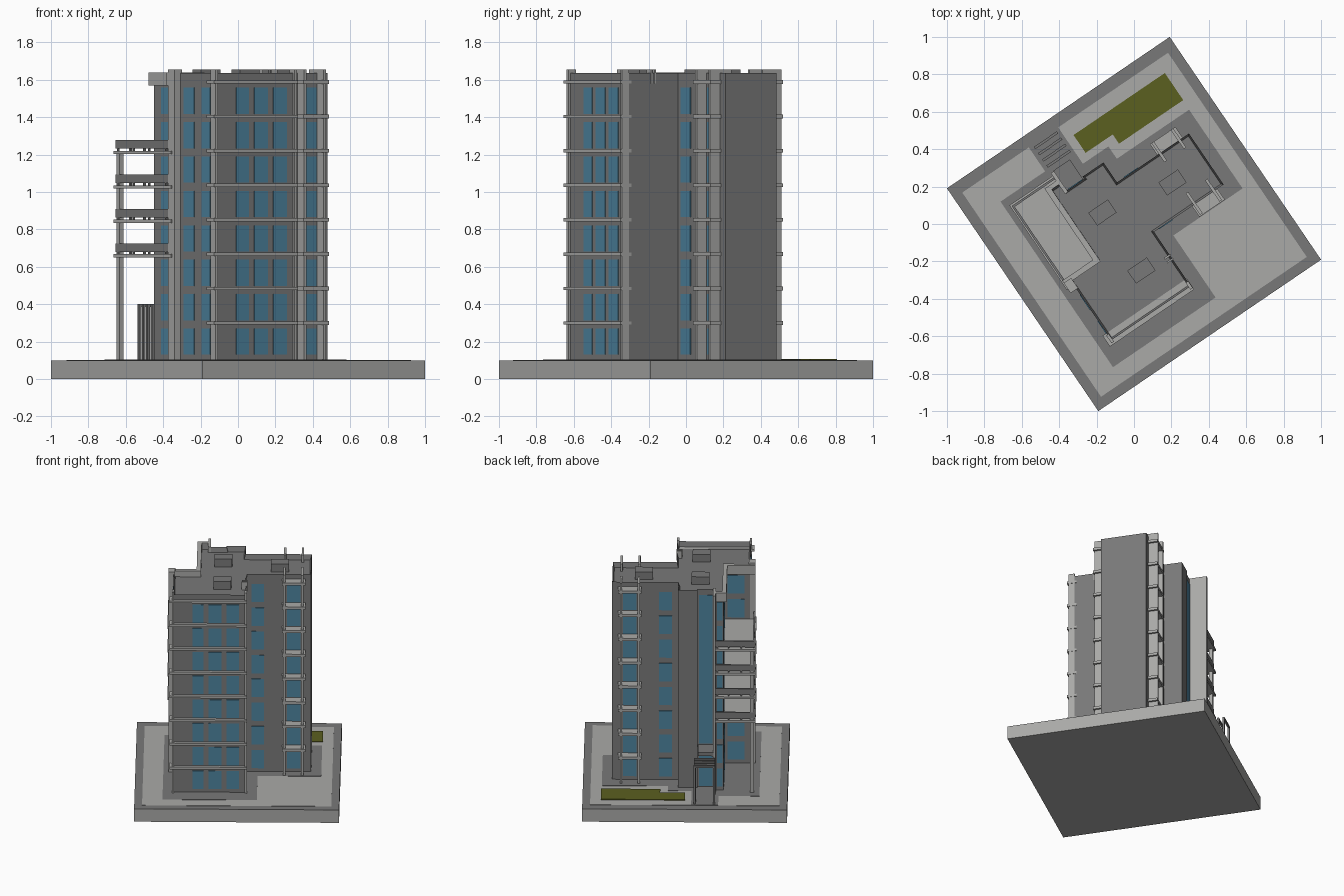
import bpy, bmesh, math
from mathutils import Matrix

# the whole site is turned on the grid
TURN = math.radians(34.2)


def material(name, r, g, b):
    m = bpy.data.materials.new(name)
    m.diffuse_color = (r, g, b, 1)
    return m


WALL = material("wall_grey", 0.19, 0.19, 0.19)
LIGHT = material("light_concrete", 0.40, 0.40, 0.39)
GLASS = material("window_blue", 0.075, 0.23, 0.35)
GRASS = material("lawn_green", 0.105, 0.115, 0.014)


def finish(name, bm, mat):
    bmesh.ops.recalc_face_normals(bm, faces=bm.faces)
    me = bpy.data.meshes.new(name)
    bm.to_mesh(me)
    bm.free()
    me.materials.append(mat)
    ob = bpy.data.objects.new(name, me)
    ob.rotation_euler = (0, 0, TURN)
    bpy.context.collection.objects.link(ob)
    return ob


def boxes(name, items, mat):
    """Each item is (u0, u1, v0, v1, z0, z1); all join into one object."""
    bm = bmesh.new()
    for a, b, c, d, e, f in items:
        mtx = Matrix.Translation(((a + b) / 2, (c + d) / 2, (e + f) / 2)) @ \
            Matrix.Diagonal((b - a, d - c, f - e, 1))
        bmesh.ops.create_cube(bm, size=1, matrix=mtx)
    return finish(name, bm, mat)


def prism(name, pts, z0, z1, mat, rim=0, sink=0):
    """Extruded outline, optionally with a sunken top behind a parapet."""
    bm = bmesh.new()
    face = bm.faces.new([bm.verts.new((u, v, z0)) for u, v in pts])
    res = bmesh.ops.extrude_face_region(bm, geom=[face])
    up = [g for g in res["geom"] if isinstance(g, bmesh.types.BMVert)]
    bmesh.ops.translate(bm, verts=up, vec=(0, 0, z1 - z0))
    bmesh.ops.recalc_face_normals(bm, faces=bm.faces)
    if rim:
        top = max(bm.faces, key=lambda f: f.calc_center_median().z)
        bmesh.ops.inset_region(bm, faces=[top], thickness=rim)
        bmesh.ops.translate(bm, verts=top.verts[:], vec=(0, 0, -sink))
    return finish(name, bm, mat)


G = 0.10                                        # ground level
FLOORS = [0.30 + 0.184 * k for k in range(8)]   # ceiling slab heights
TOP = 1.635

# ground: plinth, dark border, light pavement, dark apron, lawn
boxes("plinth", [(-0.72, 0.72, -0.72, 0.72, 0, 0.097)], LIGHT)
boxes("site_border", [(-0.72, 0.72, -0.72, 0.72, 0.097, G)], WALL)
boxes("pavement", [(-0.665, 0.665, -0.665, 0.655, G, 0.102)], LIGHT)
prism("apron", [(-0.523, -0.57), (0.14, -0.57), (0.14, -0.169), (0.587, -0.169),
                (0.587, 0.34), (0.12, 0.34), (0.12, 0.42), (-0.045, 0.42),
                (-0.045, 0.655), (-0.235, 0.655), (-0.235, 0.5), (-0.523, 0.5)],
      G, 0.104, WALL)
prism("lawn", [(0.175, 0.40), (0.59, 0.40), (0.59, 0.575), (0, 0.575),
               (0, 0.46), (0.175, 0.46)], G, 0.108, GRASS)

# tower body with parapet
prism("tower", [(-0.45, -0.445), (0.065, -0.445), (0.065, -0.095), (0.515, -0.095),
                (0.515, 0.235), (0.05, 0.235), (0.05, 0.364), (-0.085, 0.364),
                (-0.085, 0.35), (-0.2, 0.35), (-0.2, 0.40), (-0.27, 0.40),
                (-0.27, -0.05), (-0.45, -0.05)], G, TOP, WALL, 0.015, 0.04)
boxes("roof_hatches", [(u - 0.063, u + 0.063, v - 0.042, v + 0.042, 1.59, 1.655)
                       for u, v in ((-0.105, 0.145), (-0.107, -0.228), (0.295, 0.068))],
      WALL)

# windows: (u0, u1, v0, v1) plates on every floor
P = 0.004
plates = [(a, b, -0.445 - P, -0.445 + P)                      # front face
          for a, b in ((-0.315, -0.235), (-0.20, -0.11), (-0.075, 0.012))]
plates += [(a, b, v - P, v + P)                               # wing, both faces
           for v in (-0.095, 0.235) for a, b in ((0.095, 0.185), (0.345, 0.44))]
plates += [(-0.45 - P, -0.45 + P, a, b)                       # left face
           for a, b in ((-0.40, -0.32), (-0.25, -0.15))]
plates += [(-0.27 - P, -0.27 + P, 0.22, 0.33),                # behind balconies
           (-0.27 - P, -0.27 + P, 0.02, 0.13),
           (-0.41, -0.29, -0.05 - P, -0.05 + P),
           (-0.262, -0.222, 0.40 - P, 0.40 + P)]
boxes("windows", [p + (z - 0.17, z - 0.03) for p in plates for z in FLOORS], GLASS)
boxes("stair_glazing", [(-0.19, -0.095, 0.35 - P, 0.35 + P, 0.44, 1.59),
                        (-0.19, -0.095, 0.35 - P, 0.35 + P, 0.11, 0.37)], GLASS)

# front slabs and wing balconies
boxes("front_slabs", [(-0.475, 0.07, -0.47, -0.40, z - 0.009, z + 0.009)
                      for z in FLOORS], LIGHT)
boxes("wing_balconies", [(0.31, 0.475, a, b, z - 0.01, z + 0.01) for z in FLOORS
                         for a, b in ((-0.165, -0.09), (0.23, 0.305))], LIGHT)
boxes("wing_fins", [(u - 0.008, u + 0.008, a, b, G, 1.655) for u in (0.328, 0.453)
                    for a, b in ((-0.158, -0.02), (0.182, 0.305))], LIGHT)
boxes("corner_fins", [(-0.458, -0.442, -0.46, -0.41, G, 1.655),
                      (0.052, 0.068, -0.46, -0.415, G, 1.655),
                      (0.03, 0.07, -0.275, -0.265, 1.58, 1.655),
                      (0.03, 0.07, -0.25, -0.24, 1.58, 1.655)], LIGHT)

# terrace side: tall pier, entrance fin, roof beam and slim column
boxes("tall_pier", [(-0.488, -0.44, -0.115, -0.05, G, 1.655)], LIGHT)
boxes("entrance_fin", [(-0.215, -0.195, 0.34, 0.475, G, 1.64)], LIGHT)
boxes("roof_beam", [(-0.29, -0.26, -0.065, 0.425, 1.57, 1.64),
                    (-0.488, -0.26, -0.065, -0.035, 1.57, 1.64),
                    (-0.29, -0.2, 0.40, 0.425, 1.57, 1.64)], LIGHT)
boxes("balcony_column", [(-0.483, -0.456, 0.418, 0.445, G, 1.22)], LIGHT)

# stacked side balconies on floors three to six
decks = FLOORS[2:6]
boxes("side_decks", [(-0.495, -0.215, -0.09, 0.457, z - 0.018, z) for z in decks], LIGHT)
boxes("side_parapets", [b for z in decks for b in (
    (-0.487, -0.475, -0.05, 0.447, z + 0.012, z + 0.058),
    (-0.487, -0.215, 0.435, 0.447, z + 0.012, z + 0.058))], WALL)
boxes("parapet_studs", [b for z in decks for b in
                        [(-0.486, -0.476, v, v + 0.01, z - 0.005, z + 0.055)
                         for v in (-0.03, 0.13, 0.28, 0.425)] +
                        [(u, u + 0.01, 0.436, 0.446, z - 0.005, z + 0.055)
                         for u in (-0.40, -0.31, -0.23)]], WALL)

# entrance canopy and walkway portal frames
boxes("entrance_canopy", [(-0.2, -0.09, 0.34, 0.478, 0.40, 0.43)], WALL)
boxes("portal_frames", [b for v in (0.515, 0.555, 0.595, 0.635) for b in (
    (-0.212, -0.198, v - 0.007, v + 0.007, G, 0.40),
    (-0.077, -0.063, v - 0.007, v + 0.007, G, 0.40),
    (-0.212, -0.063, v - 0.007, v + 0.007, 0.386, 0.40))], WALL)
